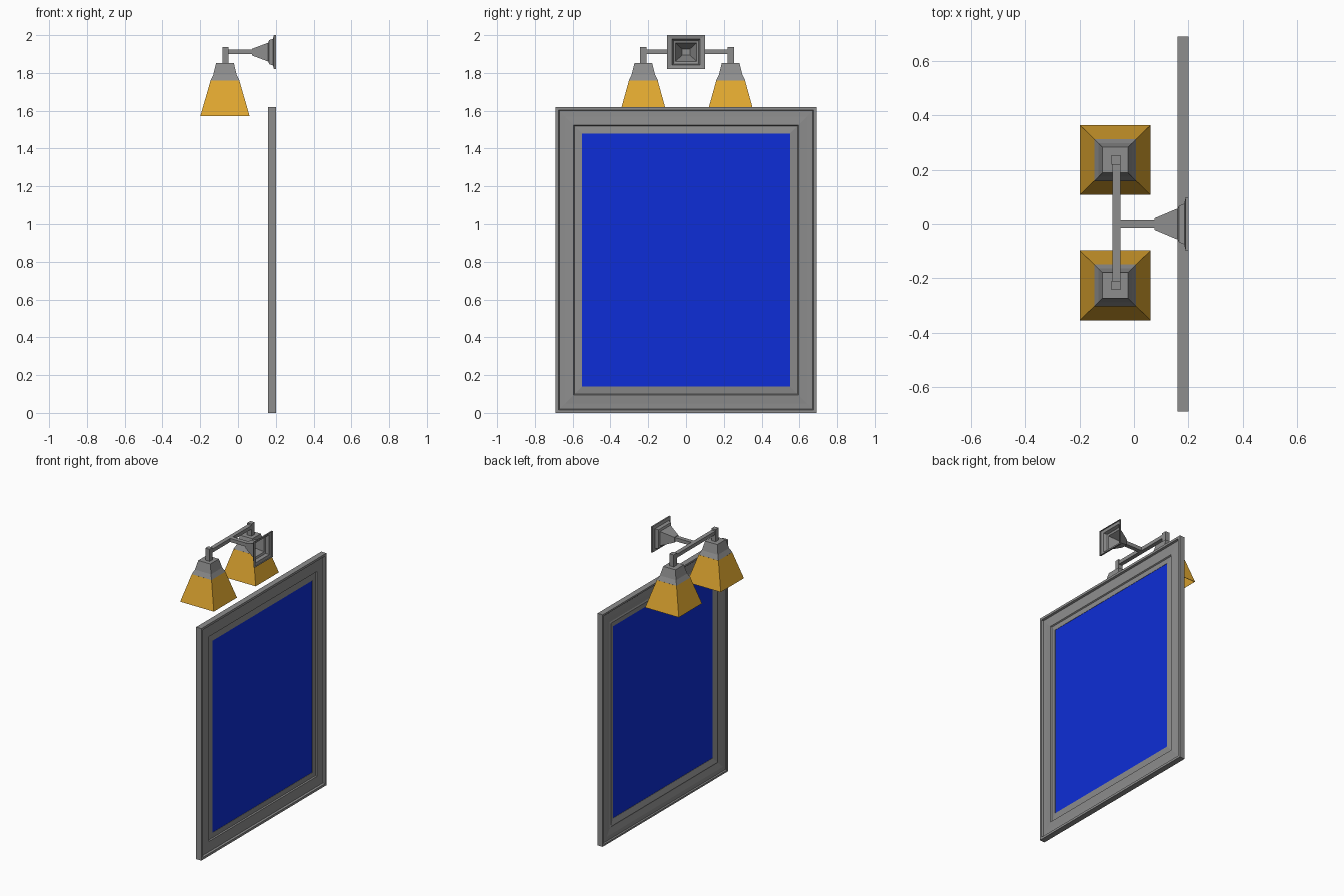
import bpy
import bmesh
from mathutils import Vector

cube = bpy.data.objects.get("Cube")
if cube:
    bpy.data.objects.remove(cube, do_unlink=True)


def material(name, rgb):
    m = bpy.data.materials.new(name)
    m.use_nodes = True
    colour = (*rgb, 1)
    m.diffuse_color = colour
    m.node_tree.nodes["Principled BSDF"].inputs["Base Color"].default_value = colour
    return m


METAL = material("grey metal", (0.27, 0.27, 0.27))
AMBER = material("amber glass", (0.75, 0.39, 0.03))
BLUE = material("blue mirror glass", (0.004, 0.027, 0.68))
CORNERS = [(-1, -1), (1, -1), (1, 1), (-1, 1)]


def finish(name, bm, mat):
    bmesh.ops.recalc_face_normals(bm, faces=bm.faces)
    mesh = bpy.data.meshes.new(name)
    bm.to_mesh(mesh)
    bm.free()
    mesh.materials.append(mat)
    obj = bpy.data.objects.new(name, mesh)
    bpy.context.collection.objects.link(obj)
    return obj


def box(name, lo, hi, mat):
    bm = bmesh.new()
    bmesh.ops.create_cube(bm, size=1)
    lo, hi = Vector(lo), Vector(hi)
    for v in bm.verts:
        v.co = (lo + hi) / 2 + v.co * (hi - lo)
    return finish(name, bm, mat)


def square_shell(name, rings, place, mat, cap=False):
    """Thin square shell through (position, half a, half b) rings."""
    bm = bmesh.new()
    loops = [[bm.verts.new(place(t, a * i, b * j)) for i, j in CORNERS]
             for t, a, b in rings]
    for p, q in zip(loops, loops[1:]):
        for k in range(4):
            n = (k + 1) % 4
            bm.faces.new((p[k], p[n], q[n], q[k]))
    if cap:
        bm.faces.new(loops[0])
    obj = finish(name, bm, mat)
    solid = obj.modifiers.new("thickness", "SOLIDIFY")
    solid.thickness = 0.003
    return obj


# Mitred frame: (inset from outer edge, x) moulding section swept round corners
section = [(0, 0.16), (0.012, 0.16), (0.018, 0.167), (0.05, 0.163), (0.09, 0.172),
           (0.1, 0.168), (0.14, 0.18), (0.14, 0.19), (0.1, 0.184), (0.095, 0.192),
           (0.05, 0.188), (0.02, 0.187), (0.016, 0.2), (0, 0.2)]
bm = bmesh.new()
loops = [[bm.verts.new((x, i * (0.69 - d), 0.81 + j * (0.81 - d))) for d, x in section]
         for i, j in CORNERS]
for c in range(4):
    p, q = loops[c], loops[(c + 1) % 4]
    for k in range(len(section)):
        n = (k + 1) % len(section)
        bm.faces.new((p[k], p[n], q[n], q[k]))
finish("mirror_frame", bm, METAL)

# Mirror glass
box("mirror_glass", (0.182, -0.551, 0.139), (0.188, 0.551, 1.481), BLUE)

# Hollow stepped wall mount, open towards the wall
square_shell("wall_mount",
             [(0.075, 0.022, 0.018), (0.16, 0.058, 0.05), (0.165, 0.068, 0.064),
              (0.185, 0.076, 0.07), (0.19, 0.1, 0.09), (0.2, 0.1, 0.09)],
             lambda t, a, b: (t, a, 1.91 + b), METAL, cap=True)

# Arm and crossbar
box("arm", (-0.055, -0.015, 1.9), (0.08, 0.015, 1.925), METAL)
box("crossbar", (-0.079, -0.228, 1.9), (-0.05, 0.238, 1.925), METAL)

# Two lamps
for side, y in (("right", -0.226), ("left", 0.236)):
    def place(t, a, b, y=y):
        return (-0.069 + a, y + b, t)
    box(side + "_post", (-0.082, y - 0.017, 1.845), (-0.049, y + 0.017, 1.936), METAL)
    square_shell(side + "_shade_holder",
                 [(1.852, 0.047, 0.047), (1.79, 0.062, 0.062), (1.76, 0.077, 0.077)],
                 place, METAL, cap=True)
    square_shell(side + "_shade", [(1.76, 0.076, 0.076), (1.573, 0.13, 0.128)],
                 place, AMBER)
